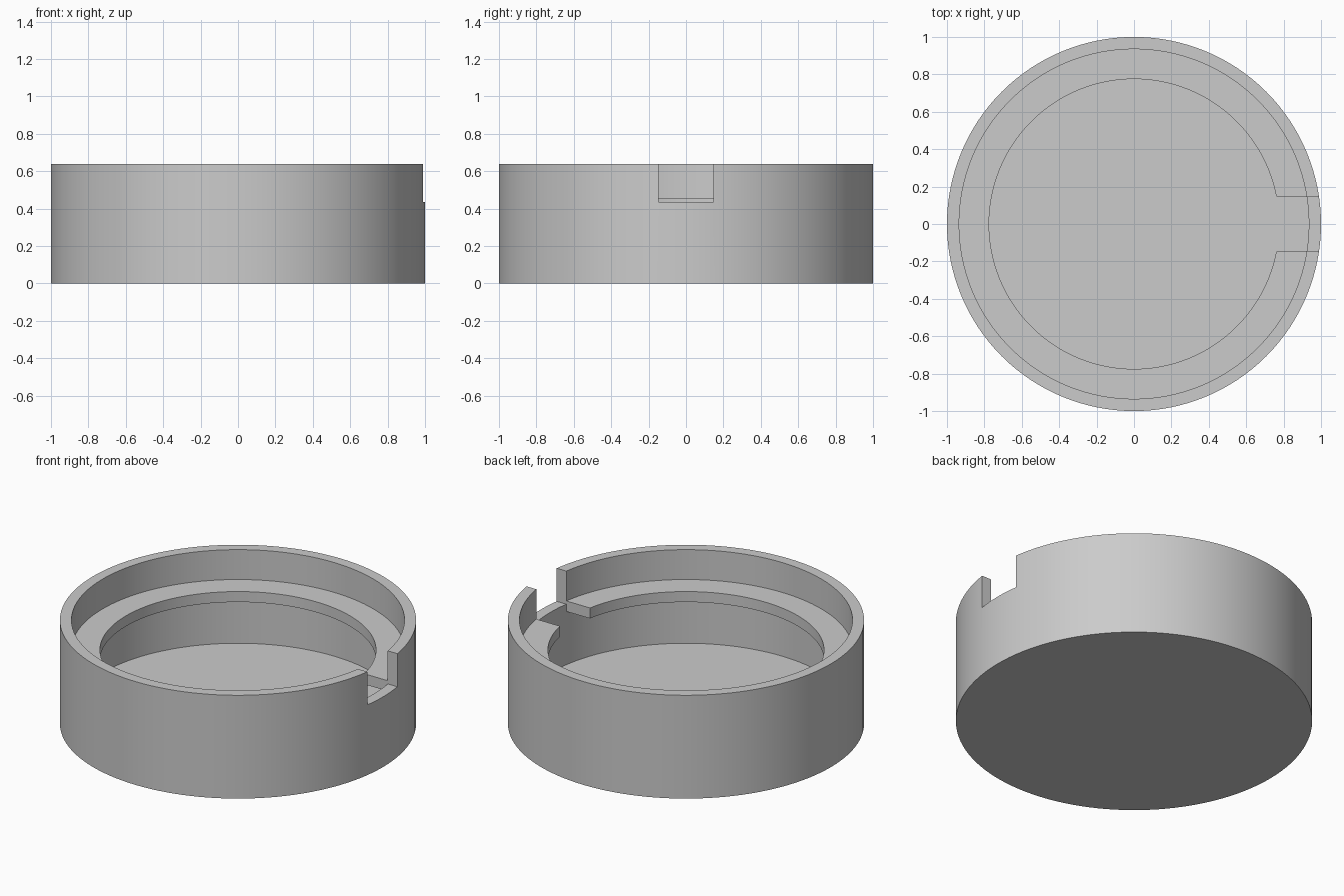
import bpy
import bmesh
import math

cube = bpy.data.objects.get("Cube")
if cube:
    bpy.data.objects.remove(cube, do_unlink=True)

SEGMENTS = 128
HEIGHT = 0.64
INNER = 0.935       # inside radius of the wall
FLOOR = 0.06        # floor thickness
NOTCH = 0.147       # half width of the notch

grey = bpy.data.materials.new("plain grey")
grey.use_nodes = True
color = (0.6, 0.6, 0.6, 1)
grey.diffuse_color = color
grey.node_tree.nodes["Principled BSDF"].inputs["Base Color"].default_value = color


def lathe(name, profile, closed):
    """Turn an (r, z) profile around the z axis."""
    bm = bmesh.new()
    verts = [bm.verts.new((r, 0, z)) for r, z in profile]
    edges = [bm.edges.new(pair) for pair in zip(verts, verts[1:])]
    if closed:
        edges.append(bm.edges.new((verts[-1], verts[0])))
    bmesh.ops.spin(bm, geom=verts + edges, cent=(0, 0, 0), axis=(0, 0, 1),
                   angle=math.tau, steps=SEGMENTS)
    bmesh.ops.remove_doubles(bm, verts=bm.verts, dist=0.0001)
    # Merge the floor and base into single flat faces
    bmesh.ops.dissolve_verts(bm, verts=[v for v in bm.verts if v.co.xy.length < 0.001])
    bmesh.ops.recalc_face_normals(bm, faces=bm.faces)
    mesh = bpy.data.meshes.new(name)
    bm.to_mesh(mesh)
    bm.free()
    mesh.materials.append(grey)
    obj = bpy.data.objects.new(name, mesh)
    bpy.context.collection.objects.link(obj)
    return obj


def cut_notch(obj, bottom):
    """Cut the +x side open from the given height upwards."""
    bpy.ops.mesh.primitive_cube_add(size=1, location=(0.9, 0, bottom + 0.5))
    cutter = bpy.context.object
    cutter.scale = (0.8, 2 * NOTCH, 1)
    cutter.hide_render = True
    cutter.data.materials.append(grey)
    mod = obj.modifiers.new("notch", 'BOOLEAN')
    mod.operation = 'DIFFERENCE'
    mod.solver = 'EXACT'
    mod.object = cutter
    bpy.ops.object.select_all(action='DESELECT')
    bpy.context.view_layer.objects.active = obj
    obj.select_set(True)
    bpy.ops.object.modifier_apply(modifier=mod.name)
    bpy.data.objects.remove(cutter, do_unlink=True)
    bpy.ops.object.shade_smooth_by_angle(angle=math.radians(30))


# Round cup with a notch in its rim
cup = lathe("cup", [(0, 0), (1, 0), (1, HEIGHT), (INNER, HEIGHT),
                    (INNER, FLOOR), (0, FLOOR)], False)
cut_notch(cup, 0.435)

# Thin ledge inside the wall, cut right through at the notch
ledge = lathe("ledge", [(0.775, 0.39), (INNER, 0.39),
                        (INNER, 0.455), (0.775, 0.455)], True)
cut_notch(ledge, 0.3)
